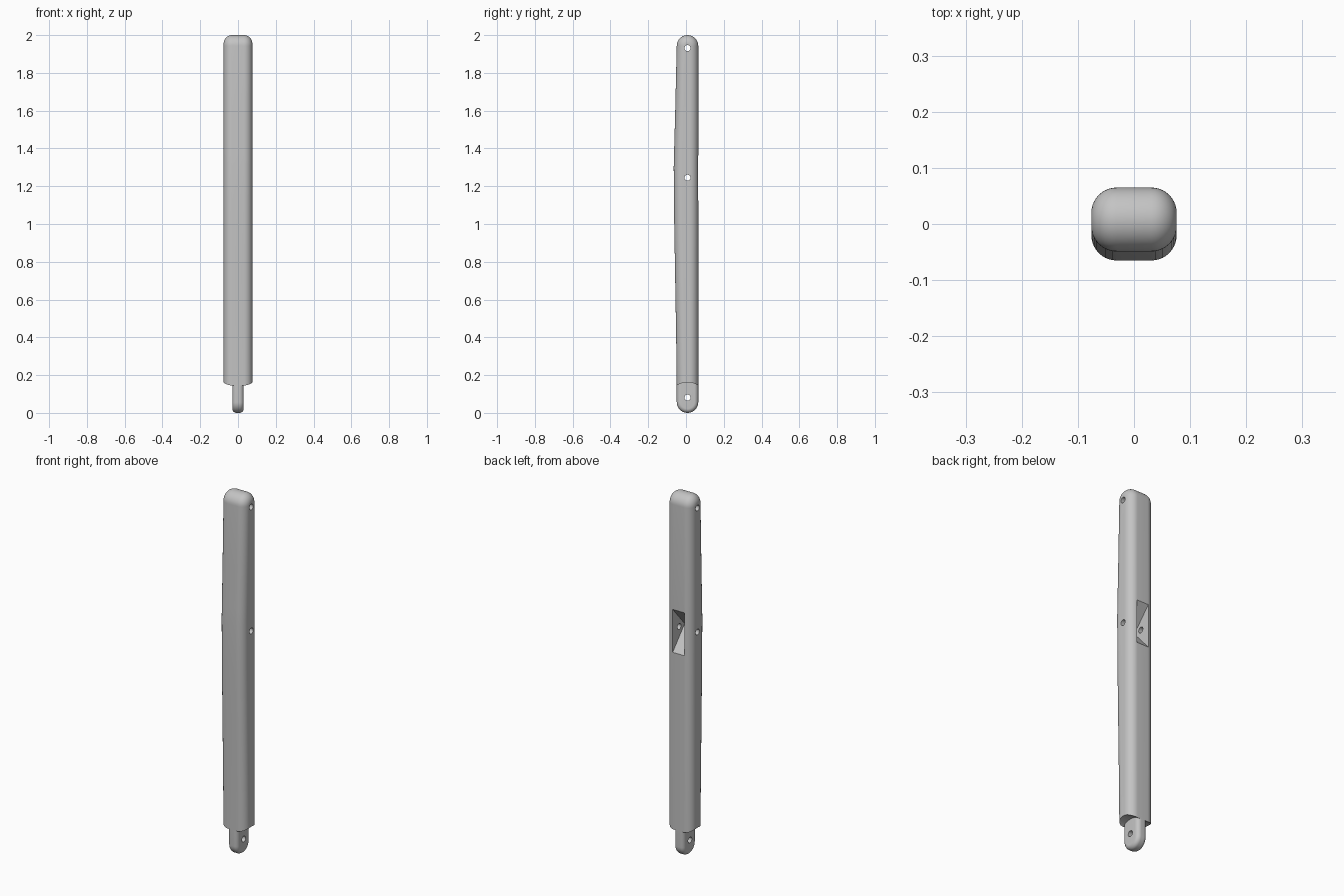
import bpy, bmesh
from math import sin, cos, pi, sqrt, radians

cube = bpy.data.objects.get("Cube")
if cube:
    bpy.data.objects.remove(cube)

MID, RAD = 0.008, 0.057          # centre line and half depth of the bar
PIN_HEIGHTS = (0.081, 1.245, 1.931)

grey = bpy.data.materials.new("plain grey")
grey.use_nodes = True
colour = (0.55, 0.55, 0.55, 1)
grey.diffuse_color = colour
grey.node_tree.nodes["Principled BSDF"].inputs["Base Color"].default_value = colour


def finish(name, bm):
    bmesh.ops.recalc_face_normals(bm, faces=bm.faces)
    mesh = bpy.data.meshes.new(name)
    bm.to_mesh(mesh)
    bm.free()
    mesh.materials.append(grey)
    obj = bpy.data.objects.new(name, mesh)
    bpy.context.collection.objects.link(obj)
    return obj


def loft_across(name, outline, half_width, edge, steps=10):
    """Stack side outlines along x, inset near both ends for round edges."""
    bm = bmesh.new()
    angles = [pi / 2 * i / steps for i in range(steps + 1)]
    slices = [(half_width - edge + edge * sin(a), edge * (1 - cos(a))) for a in angles]
    slices = [(-x, d) for x, d in reversed(slices)] + slices
    rings = [[bm.verts.new((x, y, z)) for y, z in outline(d)] for x, d in slices]
    for a, b in zip(rings, rings[1:]):
        for i in range(len(a)):
            j = (i + 1) % len(a)
            bm.faces.new((a[i], a[j], b[j], b[i]))
    bm.faces.new(rings[0])
    bm.faces.new(rings[-1])
    return finish(name, bm)


def half_round(d, centre_z, start, n=20):
    return [(MID + (RAD - d) * cos(start + pi * i / n),
             centre_z + (RAD - d) * sin(start + pi * i / n)) for i in range(n + 1)]


def bar_outline(d):
    # Round top, gently bowed front, hollow foot around the tongue
    front = [(-0.057, 1.6), (-0.063, 1.38), (-0.065, 1.3), (-0.063, 1.05),
             (-0.058, 0.75), (-0.052, 0.4)]
    points = half_round(d, 2 - RAD, 0) + [(y + d, z) for y, z in front]
    reach = RAD - d
    for i in range(17):
        offset = reach * (i / 8 - 1)
        points.append((MID + offset, RAD + sqrt(0.105 ** 2 - offset ** 2)))
    return points


def tongue_outline(d):
    return half_round(d, RAD, pi) + [(MID + RAD - d, 0.18), (MID - RAD + d, 0.18)]


def cut(obj, cutter):
    cutter.hide_render = True
    mod = obj.modifiers.new("cut", 'BOOLEAN')
    mod.operation = 'DIFFERENCE'
    mod.solver = 'EXACT'
    mod.object = cutter
    bpy.context.view_layer.objects.active = obj
    bpy.ops.object.modifier_apply(modifier=mod.name)


bar = loft_across("bar", bar_outline, 0.076, 0.045)
tongue = loft_across("tongue", tongue_outline, 0.03, 0.022)
cutters = []

# V-shaped pocket in the back
bm = bmesh.new()
pocket = [(0.09, 1.39), (-0.04, 1.243), (0.09, 1.096)]
face = bm.faces.new([bm.verts.new((-0.036, y, z)) for y, z in pocket])
side = bmesh.ops.extrude_face_region(bm, geom=[face])
bmesh.ops.translate(bm, vec=(0.072, 0, 0),
                    verts=[v for v in side["geom"] if isinstance(v, bmesh.types.BMVert)])
pocket_cutter = finish("pocket_cutter", bm)
cut(bar, pocket_cutter)
cutters.append(pocket_cutter)

# Pin holes from side to side
for height in PIN_HEIGHTS:
    bpy.ops.mesh.primitive_cylinder_add(vertices=24, radius=0.016, depth=0.3,
                                        location=(0, MID, height),
                                        rotation=(0, pi / 2, 0))
    pin = bpy.context.object
    pin.name = "pin_cutter"
    pin.data.materials.append(grey)
    cut(tongue if height < 0.2 else bar, pin)
    cutters.append(pin)

for helper in cutters:
    bpy.data.objects.remove(helper)

# Smooth rounded edges, sharp cuts
bpy.ops.object.select_all(action='DESELECT')
for part in (bar, tongue):
    part.select_set(True)
bpy.context.view_layer.objects.active = bar
bpy.ops.object.shade_smooth_by_angle(angle=radians(30))
